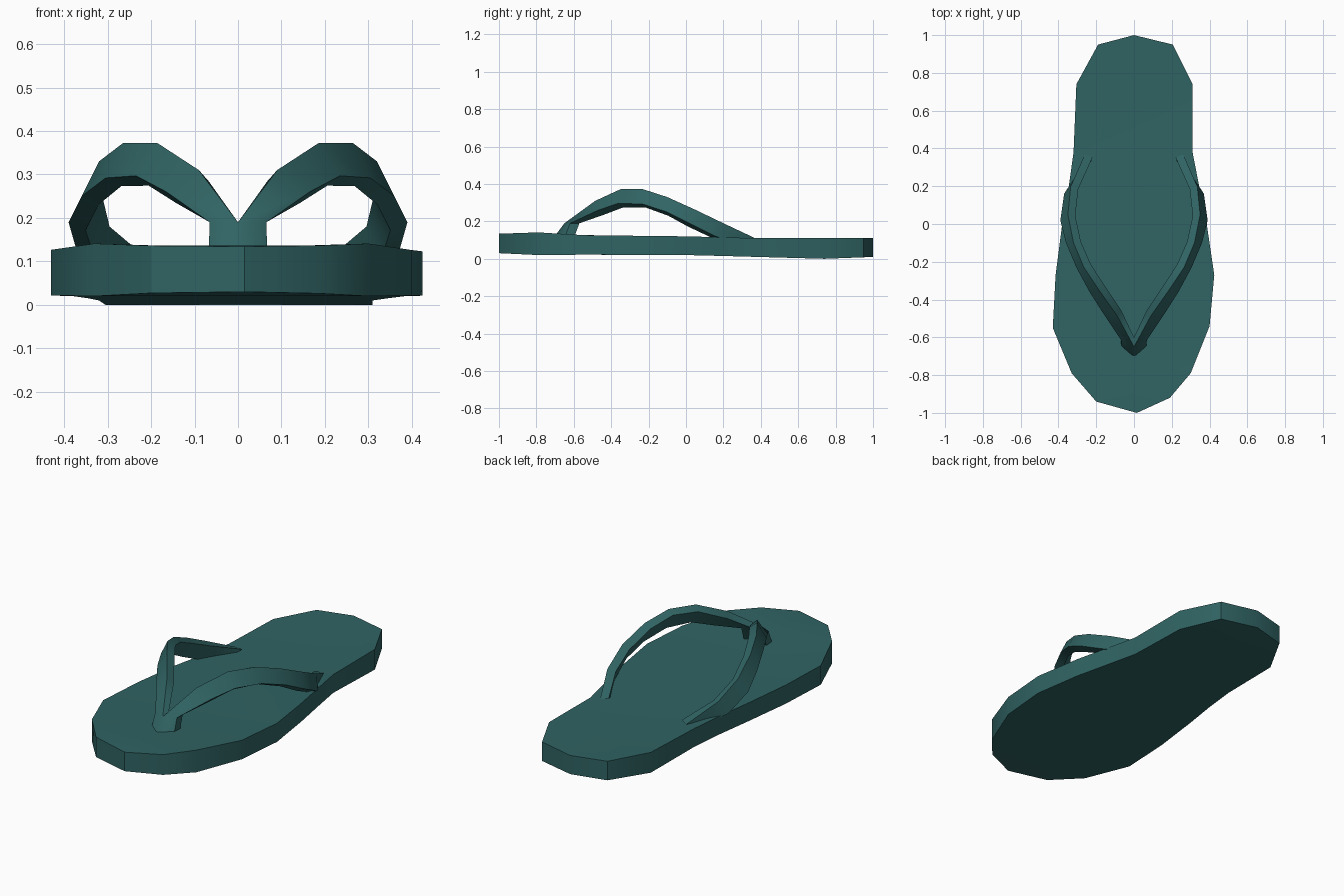
import bpy, bmesh
from mathutils import Vector

if "Cube" in bpy.data.objects:
    bpy.data.objects.remove(bpy.data.objects["Cube"])

teal = bpy.data.materials.new("teal_rubber")
teal.diffuse_color = (0.03, 0.125, 0.125, 1)
teal.use_nodes = True
teal.node_tree.nodes["Principled BSDF"].inputs["Base Color"].default_value = teal.diffuse_color


def finish(bm, name):
    bmesh.ops.recalc_face_normals(bm, faces=bm.faces)
    me = bpy.data.meshes.new(name)
    bm.to_mesh(me)
    bm.free()
    me.materials.append(teal)
    ob = bpy.data.objects.new(name, me)
    bpy.context.collection.objects.link(ob)
    bpy.ops.object.select_all(action='DESELECT')
    ob.select_set(True)
    bpy.context.view_layer.objects.active = ob
    bpy.ops.object.shade_smooth_by_angle(angle=0.52)
    return ob


def lerp(table, y):
    for (a, za), (b, zb) in zip(table, table[1:]):
        if y <= b:
            return za + (zb - za) * (y - a) / (b - a)
    return table[-1][1]


# Sole: outline rows from toe to heel, with a gently dished footbed
top_z = [(-1, .134), (-.79, .141), (-.54, .126), (0, .12), (.38, .11), (1, .112)]
bot_z = [(-1, .03), (-.79, .02), (-.54, .022), (0, .02), (.2, .015), (.74, 0), (1, .01)]
right = [(.19, -.92), (.30, -.79), (.40, -.54), (.425, -.27), (.385, 0), (.345, .2),
         (.31, .38), (.31, .74), (.205, .95)]
left = [(-.20, -.94), (-.33, -.79), (-.43, -.55), (-.415, -.27), (-.38, 0), (-.345, .2),
        (-.32, .38), (-.305, .74), (-.19, .95)]
toe, heel = (.015, -1), (0, 1)
bm = bmesh.new()


def layer(table, dip):
    put = lambda p, d=0: bm.verts.new((p[0], p[1], lerp(table, p[1]) - d))
    t, h = put(toe), put(heel)
    R, L = [put(p) for p in right], [put(p) for p in left]
    mid = [put(((a[0] + b[0]) / 2, (a[1] + b[1]) / 2), dip if 0 < i < 8 else 0)
           for i, (a, b) in enumerate(zip(right, left))]
    for side in (R, L):
        bm.faces.new((t, side[0], mid[0]))
        bm.faces.new((h, side[-1], mid[-1]))
        for i in range(8):
            bm.faces.new((side[i], side[i + 1], mid[i + 1], mid[i]))
    return [t] + R + [h] + L[::-1]


upper, lower = layer(top_z, .01), layer(bot_z, 0)
for i in range(len(upper)):
    j = (i + 1) % len(upper)
    bm.faces.new((upper[i], upper[j], lower[j], lower[i]))
finish(bm, "sole")

# Thong strap: outer ribbon edges (upper, lower) of one half, thickened inward and mirrored
up = [(0, -.71, .11), (0, -.65, .19), (.09, -.485, .31), (.185, -.35, .372), (.265, -.23, .372),
      (.32, -.1, .33), (.35, .05, .262), (.335, .2, .19), (.26, .37, .11)]
low = [(.068, -.65, .11), (.065, -.62, .19), (.165, -.47, .26), (.235, -.36, .297),
       (.305, -.23, .292), (.36, -.1, .25), (.39, .02, .19), (.37, .16, .12), (.30, .27, .08)]
up, low = [Vector(p) for p in up], [Vector(p) for p in low]
bm = bmesh.new()
rings = []
for i, (b, c) in enumerate(zip(up, low)):
    k0, k1 = max(i - 1, 0), min(i + 1, len(up) - 1)
    tangent = up[k1] + low[k1] - up[k0] - low[k0]
    n = (b - c).cross(tangent).normalized() * .044
    if n.x > 0:
        n = -n
    if i < 2:
        n = Vector((0, .05, 0))
    ring = [b + n, b, c, c + n]
    rings.append([bm.verts.new((max(p.x, 0), p.y, p.z)) for p in ring])
for i, (r, s) in enumerate(zip(rings, rings[1:])):
    for k in range(4):
        if i == 0 and k == 0:
            continue  # open on the mirror plane
        j = (k + 1) % 4
        bm.faces.new((r[k], r[j], s[j], s[k]))
bm.faces.new(rings[0])
bm.faces.new(rings[-1])
strap = finish(bm, "thong_strap")
mirror = strap.modifiers.new("mirror", 'MIRROR')
mirror.use_clip = True
mirror.merge_threshold = .001
